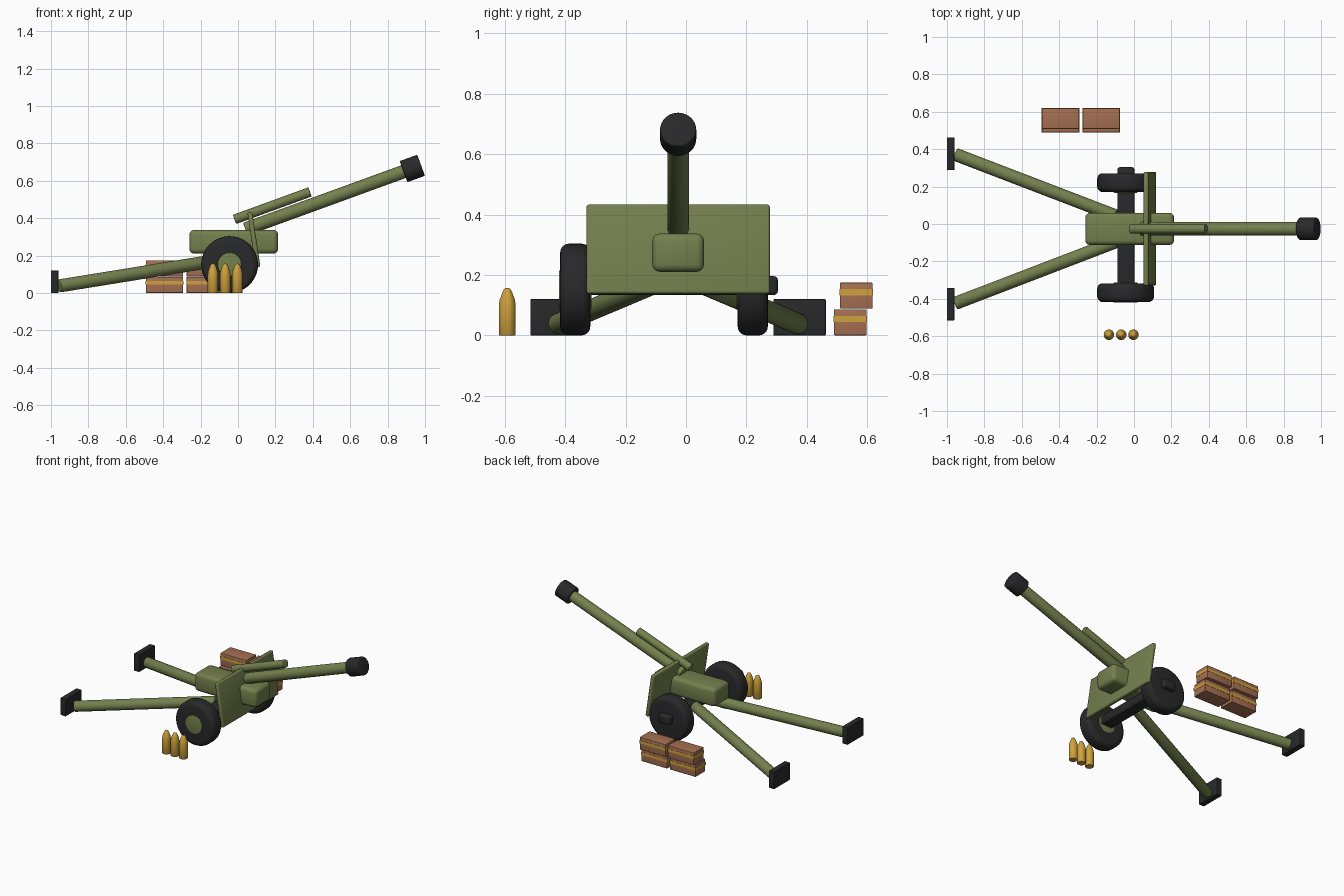
import bpy, math
from mathutils import Vector

if "Cube" in bpy.data.objects:
    bpy.data.objects.remove(bpy.data.objects["Cube"])


def material(name, rgb):
    m = bpy.data.materials.new(name)
    m.diffuse_color = (*rgb, 1)
    m.use_nodes = True
    m.node_tree.nodes["Principled BSDF"].inputs["Base Color"].default_value = m.diffuse_color
    return m


GREEN = material("olive_green", (0.175, 0.215, 0.075))
DARK = material("dark_rubber", (0.022, 0.022, 0.024))
WOOD = material("crate_brown", (0.38, 0.16, 0.085))
GOLD = material("brass_gold", (0.62, 0.36, 0.045))
Y0 = -0.026  # centre plane of the gun


def finish(ob, name, mat, bevel=0, segments=3):
    ob.name = name
    ob.data.materials.append(mat)
    bpy.ops.object.transform_apply(location=False, rotation=False, scale=True)
    if bevel:
        b = ob.modifiers.new("rounded_edges", 'BEVEL')
        b.width, b.segments = bevel, segments
        b.limit_method = 'ANGLE'
        bpy.ops.object.modifier_apply(modifier=b.name)
    bpy.ops.object.shade_smooth_by_angle(angle=math.radians(35))
    return ob


def box(name, center, size, mat, bevel=0, tilt=0):
    bpy.ops.mesh.primitive_cube_add(size=1, location=center, rotation=(0, tilt, 0))
    bpy.context.object.scale = size
    return finish(bpy.context.object, name, mat, bevel)


def rod(name, a, b, radius, mat, bevel=0, sides=32, segments=3):
    a, b = Vector(a), Vector(b)
    d = b - a
    bpy.ops.mesh.primitive_cylinder_add(
        vertices=sides, radius=radius, depth=d.length, location=(a + b) / 2,
        rotation=d.to_track_quat('Z', 'Y').to_euler())
    return finish(bpy.context.object, name, mat, bevel, segments)


# Carriage body, tilted shield and axle
box("carriage_body", (-0.023, Y0, 0.274), (0.475, 0.172, 0.127), GREEN, 0.025)
box("shield", (0.085, Y0, 0.285), (0.026, 0.607, 0.298), GREEN, 0.008, math.radians(-8.5))
box("axle", (-0.043, Y0, 0.165), (0.09, 0.66, 0.062), DARK, 0.012)

# Wheels with green hubs
WX, WZ = -0.045, 0.152
for side, y in (("near", -0.367), ("far", 0.221)):
    rod(side + "_tire", (WX, y - 0.05, WZ), (WX, y + 0.05, WZ), 0.152, DARK, 0.03, 48, 5)
rod("near_hub", (WX, -0.421, WZ), (WX, -0.313, WZ), 0.064, GREEN, 0.004)
rod("far_hub", (WX, 0.167, WZ), (WX, 0.25, WZ), 0.064, GREEN, 0.004)

# Barrel, muzzle and recoil cylinder share one elevation
aim = Vector((math.cos(math.radians(20)), 0, math.sin(math.radians(20))))
muzzle = Vector((0.932, Y0, 0.666))
rod("barrel", muzzle - aim * 0.95, muzzle, 0.036, GREEN, 0.004)
rod("muzzle", muzzle - aim * 0.05, muzzle + aim * 0.05, 0.06, DARK, 0.006)
recoil = Vector((0.183, Y0, 0.467))
rod("recoil_cylinder", recoil - aim * 0.215, recoil + aim * 0.215, 0.026, GREEN, 0.004)

# Split trail legs and their spade feet
for side, s in (("near", -1), ("far", 1)):
    rod(side + "_trail_leg", (-0.955, Y0 + s * 0.398, 0.038),
        (-0.1, Y0 + s * 0.07, 0.176), 0.035, GREEN, 0.004)
    box(side + "_spade", (-0.98, Y0 + s * 0.402, 0.06), (0.04, 0.174, 0.12), DARK, 0.003)

# Shells: lathed profile
PROFILE = [(0, 0), (0.026, 0), (0.028, 0.003), (0.028, 0.1), (0.025, 0.118),
           (0.018, 0.138), (0.012, 0.152), (0.007, 0.156), (0, 0.157)]


def shell(name, x, y, sides=24):
    verts, faces, rings = [], [], []
    for r, z in PROFILE:
        n = sides if r else 1
        rings.append(list(range(len(verts), len(verts) + n)))
        verts += [(r * math.cos(2 * math.pi * i / sides), r * math.sin(2 * math.pi * i / sides), z)
                  for i in range(n)]
    for a, b in zip(rings, rings[1:]):
        for i in range(sides):
            j = (i + 1) % sides
            if len(a) == 1:
                faces.append((a[0], b[j], b[i]))
            elif len(b) == 1:
                faces.append((a[i], a[j], b[0]))
            else:
                faces.append((a[i], a[j], b[j], b[i]))
    me = bpy.data.meshes.new(name)
    me.from_pydata(verts, [], faces)
    ob = bpy.data.objects.new(name, me)
    bpy.context.collection.objects.link(ob)
    bpy.ops.object.select_all(action='DESELECT')
    ob.select_set(True)
    bpy.context.view_layer.objects.active = ob
    finish(ob, name, GOLD)
    ob.location = (x, y, 0)


for i in range(3):
    shell(f"shell_{i + 1}", -0.134 + i * 0.0655, -0.592)

# Two stacked rows of banded ammunition crates
for row, (y, z) in enumerate(((0.544, 0.0435), (0.564, 0.132))):
    for col, x in enumerate((-0.393, -0.176)):
        n = f"{row + 1}_{col + 1}"
        box("crate_" + n, (x, y, z), (0.198, 0.108, 0.086), WOOD, 0.003)
        box("crate_band_" + n, (x, y, z + 0.011), (0.201, 0.111, 0.02), GOLD)
